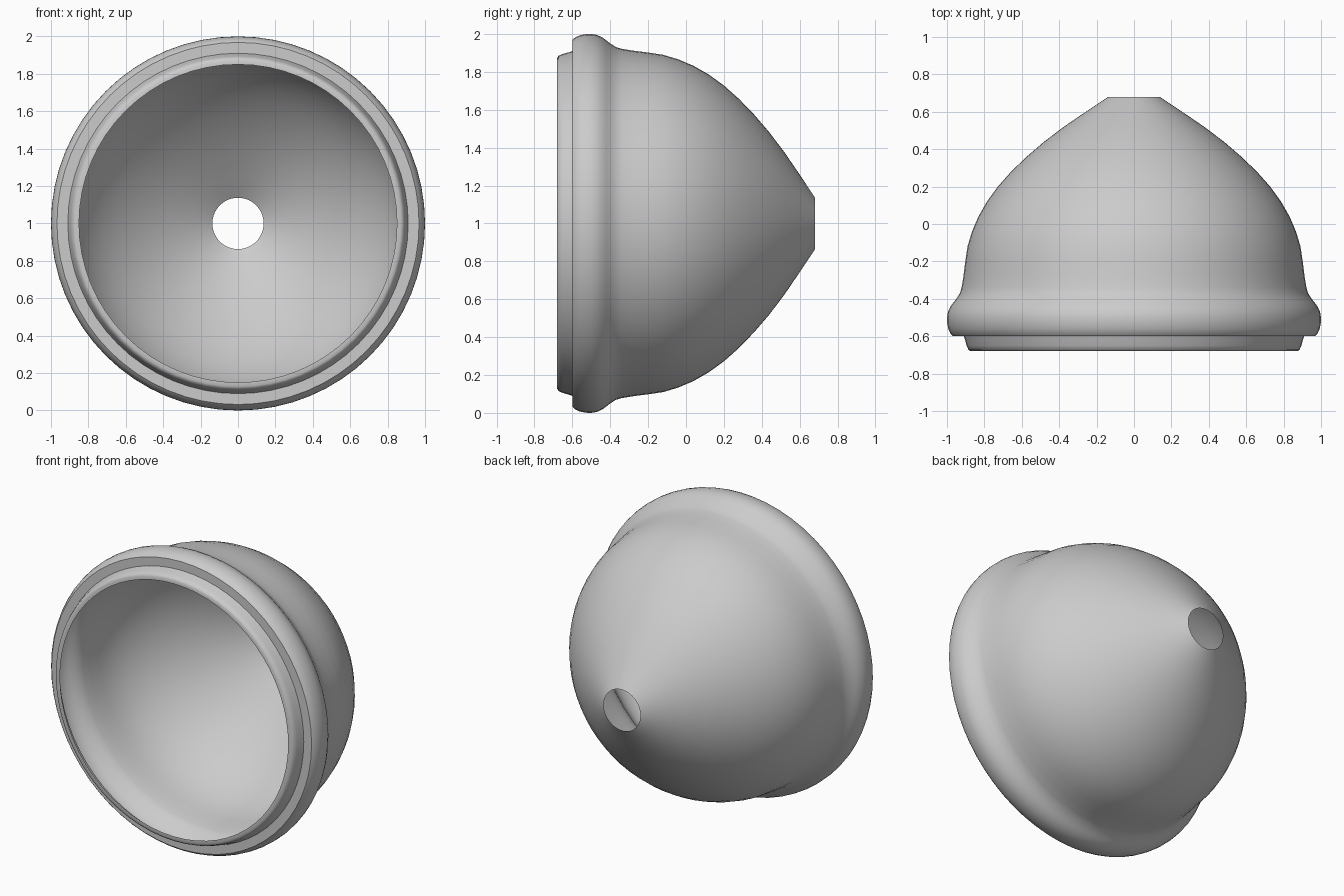
import bpy, bmesh, math

if "Cube" in bpy.data.objects:
    bpy.data.objects.remove(bpy.data.objects["Cube"])

SEGMENTS = 64

# Profile (y along the axis, radius), from the front lip to the rear hole
lip = [(-0.68, 0.85), (-0.68, 0.872), (-0.673, 0.885), (-0.65, 0.895),
       (-0.62, 0.903), (-0.60, 0.91)]
bead = [(-0.60, 0.968), (-0.585, 0.982), (-0.56, 0.993), (-0.53, 0.999),
        (-0.50, 1.0), (-0.47, 0.995), (-0.44, 0.981), (-0.42, 0.966),
        (-0.40, 0.95), (-0.37, 0.931)]
dome = [(-0.34, 0.922), (-0.28, 0.912), (-0.20, 0.902), (-0.12, 0.89),
        (-0.04, 0.866), (0.04, 0.832), (0.12, 0.786), (0.20, 0.728),
        (0.28, 0.657), (0.36, 0.574), (0.44, 0.481), (0.52, 0.375),
        (0.60, 0.258), (0.68, 0.137)]


def lathe(name, profile):
    """Spin a profile around the y axis through z = 1 as an open shell."""
    bm = bmesh.new()
    rings = []
    for y, r in profile:
        rings.append([bm.verts.new((r * math.cos(2 * math.pi * i / SEGMENTS), y,
                                    1 + r * math.sin(2 * math.pi * i / SEGMENTS)))
                      for i in range(SEGMENTS)])
    for a, b in zip(rings, rings[1:]):
        for i in range(SEGMENTS):
            j = (i + 1) % SEGMENTS
            bm.faces.new((a[i], b[i], b[j], a[j]))
    # Faces point outward, away from the axis
    bm.normal_update()
    f = max(bm.faces, key=lambda f: f.calc_center_median().x)
    if f.normal.x < 0:
        bmesh.ops.reverse_faces(bm, faces=bm.faces[:])
    mesh = bpy.data.meshes.new(name)
    bm.to_mesh(mesh)
    bm.free()
    obj = bpy.data.objects.new(name, mesh)
    bpy.context.collection.objects.link(obj)
    bpy.context.view_layer.objects.active = obj
    obj.select_set(True)
    bpy.ops.object.shade_smooth_by_angle(angle=math.radians(40))
    return obj


# Thin bowl with stepped front lip, rounded bead and open conical back
lathe("reflector_bowl", lip + bead + dome)
